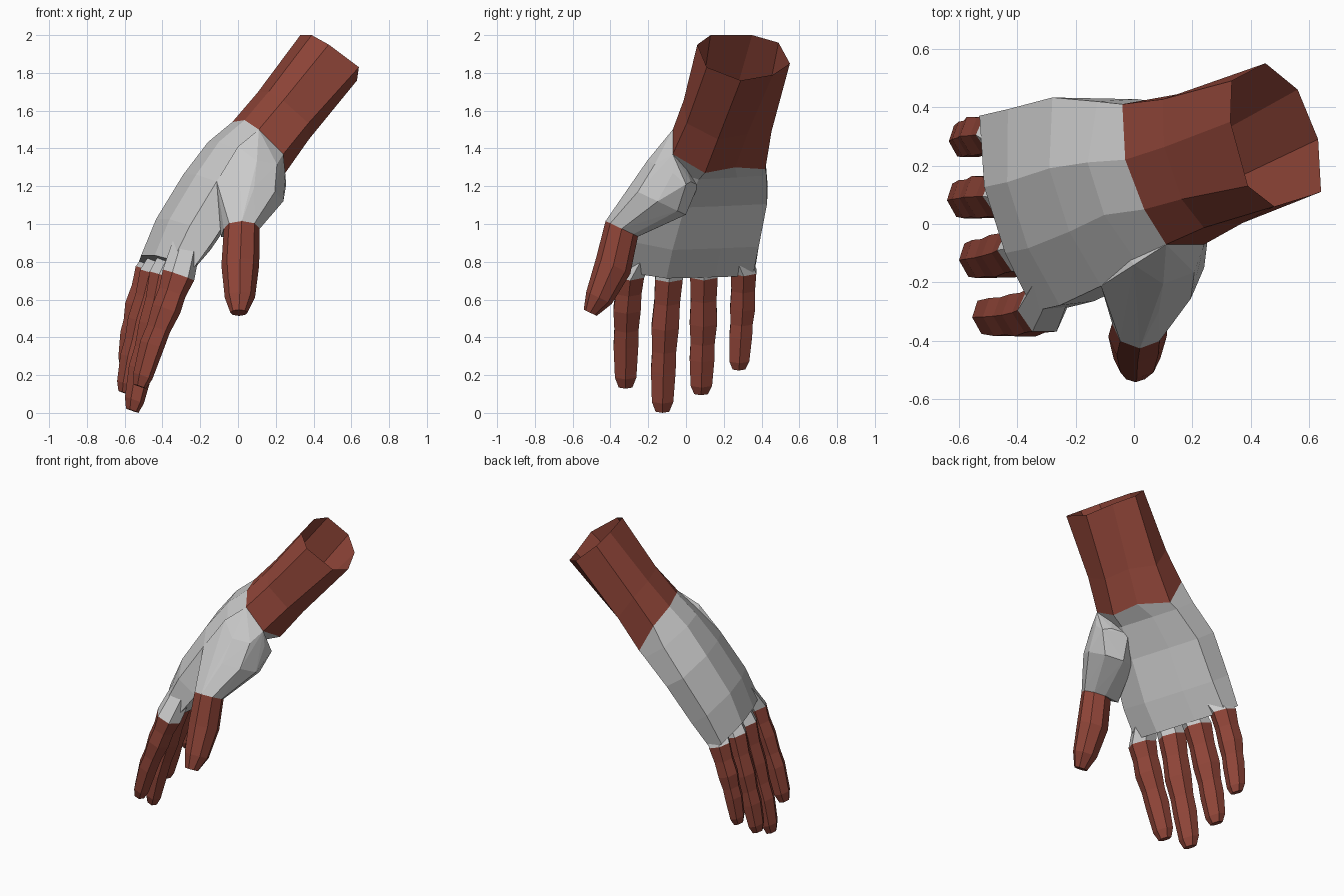
import bpy, bmesh, math
from mathutils import Vector as V

if "Cube" in bpy.data.objects:
    bpy.data.objects.remove(bpy.data.objects["Cube"])

red = bpy.data.materials.new("red_brown")
red.diffuse_color = (0.28, 0.06, 0.04, 1)
red.use_nodes = True
red.node_tree.nodes["Principled BSDF"].inputs["Base Color"].default_value = red.diffuse_color


def add_object(name, bm, mat=None):
    bmesh.ops.recalc_face_normals(bm, faces=bm.faces)
    me = bpy.data.meshes.new(name)
    bm.to_mesh(me)
    bm.free()
    bpy.context.collection.objects.link(bpy.data.objects.new(name, me))
    if mat:
        me.materials.append(mat)


def loft(name, rings, mat=None, cap_start=False, cap_end=True):
    """Skin equal-sized rings of points into one flat-shaded object."""
    bm = bmesh.new()
    vs = [[bm.verts.new(p) for p in r] for r in rings]
    n = len(vs[0])
    for a, b in zip(vs, vs[1:]):
        for i in range(n):
            j = (i + 1) % n
            bm.faces.new((a[i], a[j], b[j], b[i]))
    if cap_start:
        bm.faces.new(vs[0])
    if cap_end:
        bm.faces.new(vs[-1])
    add_object(name, bm, mat)


def hull(name, points):
    """Convex, flat-shaded skin around points."""
    bm = bmesh.new()
    for p in points:
        bm.verts.new(p)
    res = bmesh.ops.convex_hull(bm, input=bm.verts[:])
    inside = {e for e in res["geom_interior"] + res["geom_unused"]
              if isinstance(e, bmesh.types.BMVert)}
    bmesh.ops.delete(bm, geom=list(inside), context='VERTS')
    add_object(name, bm)


def oval(c, u, v, hu, hv, sides):
    """Polygon ring with a corner on the v axis."""
    return [V(c) + u * hu * math.sin(math.tau * i / sides)
            + v * hv * math.cos(math.tau * i / sides) for i in range(sides)]


# Forearm: open eight-sided tube, sleeve end to wrist, slightly waisted
end = [V(p) for p in [(.33, .35, 2), (.39, .13, 2), (.48, .06, 1.95), (.64, .11, 1.83),
                      (.63, .29, 1.76), (.56, .46, 1.79), (.45, .55, 1.85), (.335, .49, 1.96)]]
wrist = [V(p) for p in [(-.03, .22, 1.54), (.035, .05, 1.55), (.11, -.07, 1.50), (.24, -.07, 1.37),
                        (.25, .10, 1.27), (.19, .26, 1.30), (.06, .42, 1.29), (-.04, .41, 1.48)]]
mid = [a.lerp(b, .65) for a, b in zip(end, wrist)]
cen = sum(mid, V()) / 8
mid = [cen + (p - cen) * .95 for p in mid]
loft("forearm", [end, mid, wrist], red, cap_end=False)

# Palm: cross-sections across the hand (u) and towards its back (n)
U = V((-.3, .95, 0)).normalized()
N = V((-.75, -.24, .61)).normalized()
profile = [(.35, 1), (-.3, 1), (-.9, .6), (-.96, -.45), (-.45, -.9), (.3, -.8), (.88, -.7), (1, .3)]
stations = [((.0, .155, 1.33), .29, .17), ((-.14, .11, 1.17), .35, .15),
            ((-.29, .055, .94), .365, .14), ((-.395, .03, .77), .365, .105)]
palm = [[V(c) + U * w * a + N * t * b for a, b in profile] for c, w, t in stations]
loft("palm", [wrist] + palm)

# Thumb mound: merges wrist, palm edge, web and thumb root
X, TV = V((1, 0, 0)), V((0, -.9, .43)).normalized()
root = ((.02, -.34, .975), .095, .095)
mound = [((.10, -.07, 1.27), .15, .15), ((.085, -.15, 1.12), .155, .165), root]
pts = [p for c, a, b in mound for p in oval(c, X, TV, a, b, 8)]
pts += [wrist[2], wrist[3], palm[0][2], palm[1][2], palm[1][3],
        V((0, -.14, 1.41)), V((.255, 0, 1.21)), V((-.09, -.26, .93))]
hull("thumb_mound", pts)

# Thumb
thumb = [root, ((.012, -.385, .78), .10, .10),
         ((.01, -.46, .61), .08, .075), ((.005, -.507, .53), .045, .038)]
loft("thumb", [oval(c, X, TV, a, b, 8) for c, a, b in thumb], red)

# Fingers: grey knuckle, then a jointed red finger (centre line from knuckle to tip)
fingers = {
    "index": ((-.27, -.20, .90), (-.315, -.295, .73), (-.38, -.312, .55), (-.455, -.318, .36), (-.52, -.32, .14)),
    "middle": ((-.29, -.07, .92), (-.385, -.09, .72), (-.45, -.11, .46), (-.515, -.12, .23), (-.56, -.125, .012)),
    "ring": ((-.33, .08, .92), (-.435, .095, .73), (-.51, .092, .48), (-.56, .085, .29), (-.60, .08, .105)),
    "little": ((-.37, .24, .90), (-.465, .305, .75), (-.53, .30, .56), (-.565, .29, .41), (-.595, .28, .235)),
}
FU, FV = V((-.12, .99, 0)).normalized(), V((-.94, 0, .33)).normalized()
for name, line in fingers.items():
    p = [V(q) for q in line]
    k = .92 if name == "little" else 1
    ring = lambda c, a, b: oval(c, FU, FV, a * k, b * k, 6)
    base = ring(p[1], .085, .088)
    loft(name + "_knuckle", [ring(p[0], .075, .075), base], cap_start=True)
    loft(name + "_finger", [base,
                            ring(p[1].lerp(p[2], .5), .079, .074),
                            ring(p[2], .084, .077),
                            ring(p[2].lerp(p[3], .55), .074, .064),
                            ring(p[3], .076, .066),
                            ring(p[3].lerp(p[4], .75), .066, .053),
                            ring(p[4], .042, .035)], red)
